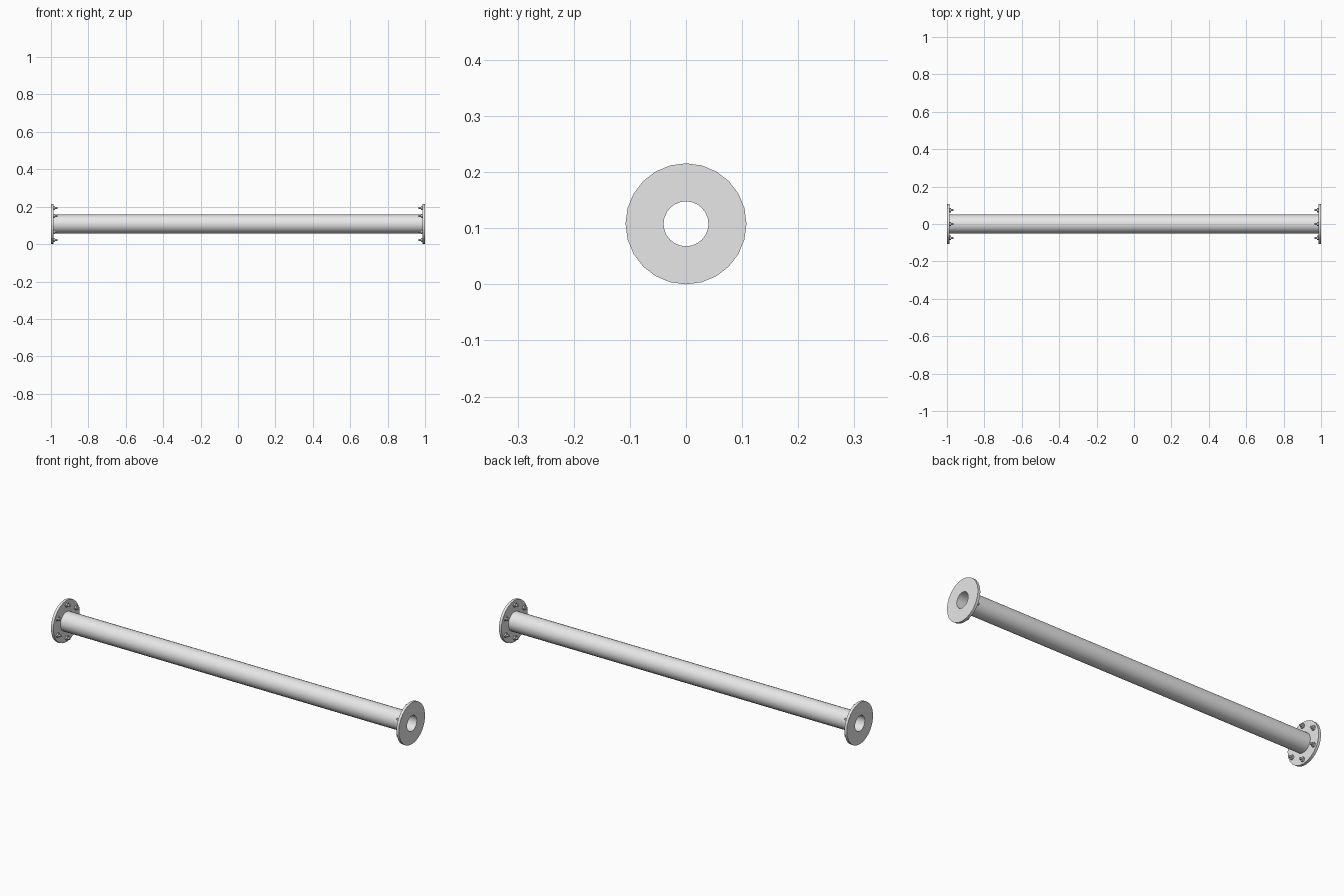
import bpy, bmesh, math

if "Cube" in bpy.data.objects:
    bpy.data.objects.remove(bpy.data.objects["Cube"])

R, BORE, PIPE, ZC = 0.1078, 0.04, 0.05, 0.1078
SIDES = 24
T = 0.014  # flange thickness

steel = bpy.data.materials.new("light grey steel")
steel.diffuse_color = (0.8, 0.8, 0.8, 1)
steel.use_nodes = True
steel.node_tree.nodes["Principled BSDF"].inputs["Base Color"].default_value = steel.diffuse_color

def lathe(name, profile, n, origin, direction=1, closed=False):
    """Revolve (x, radius) points about the x axis."""
    bm = bmesh.new()
    rings = []
    for x, r in profile:
        rings.append([bm.verts.new((direction * x, r * math.cos(2 * math.pi * i / n),
                                    r * math.sin(2 * math.pi * i / n))) for i in range(n)])
    count = len(rings) if closed else len(rings) - 1
    for k in range(count):
        a, b = rings[k], rings[(k + 1) % len(rings)]
        for i in range(n):
            j = (i + 1) % n
            bm.faces.new((a[i], a[j], b[j], b[i]))
    if not closed:
        bm.faces.new(rings[0])
        bm.faces.new(rings[-1])
    bmesh.ops.recalc_face_normals(bm, faces=bm.faces)
    me = bpy.data.meshes.new(name)
    bm.to_mesh(me)
    bm.free()
    me.materials.append(steel)
    ob = bpy.data.objects.new(name, me)
    ob.location = origin
    bpy.context.collection.objects.link(ob)
    bpy.context.view_layer.objects.active = ob
    ob.select_set(True)
    bpy.ops.object.shade_smooth_by_angle(angle=math.radians(30))
    ob.select_set(False)
    return ob

# hollow pipe
L = 1 - T
lathe("pipe", [(-L, PIPE), (L, PIPE), (L, BORE), (-L, BORE)], SIDES, (0, 0, ZC), closed=True)

for side, s in (("left", -1), ("right", 1)):
    # end flange ring
    lathe(side + "_flange", [(1, R), (1 - T, R), (1 - T, BORE), (1, BORE)],
          SIDES, (0, 0, ZC), s, closed=True)
    # six bolts on the inner face: hex nut and stud
    for i in range(6):
        a = math.radians(90 + 60 * i)
        pos = (s * (1 - T), 0.086 * math.cos(a), ZC + 0.086 * math.sin(a))
        lathe(f"{side}_bolt_{i + 1}",
              [(0.002, 0.012), (-0.008, 0.012), (-0.008, 0.006), (-0.02, 0.006)], 6, pos, s)
